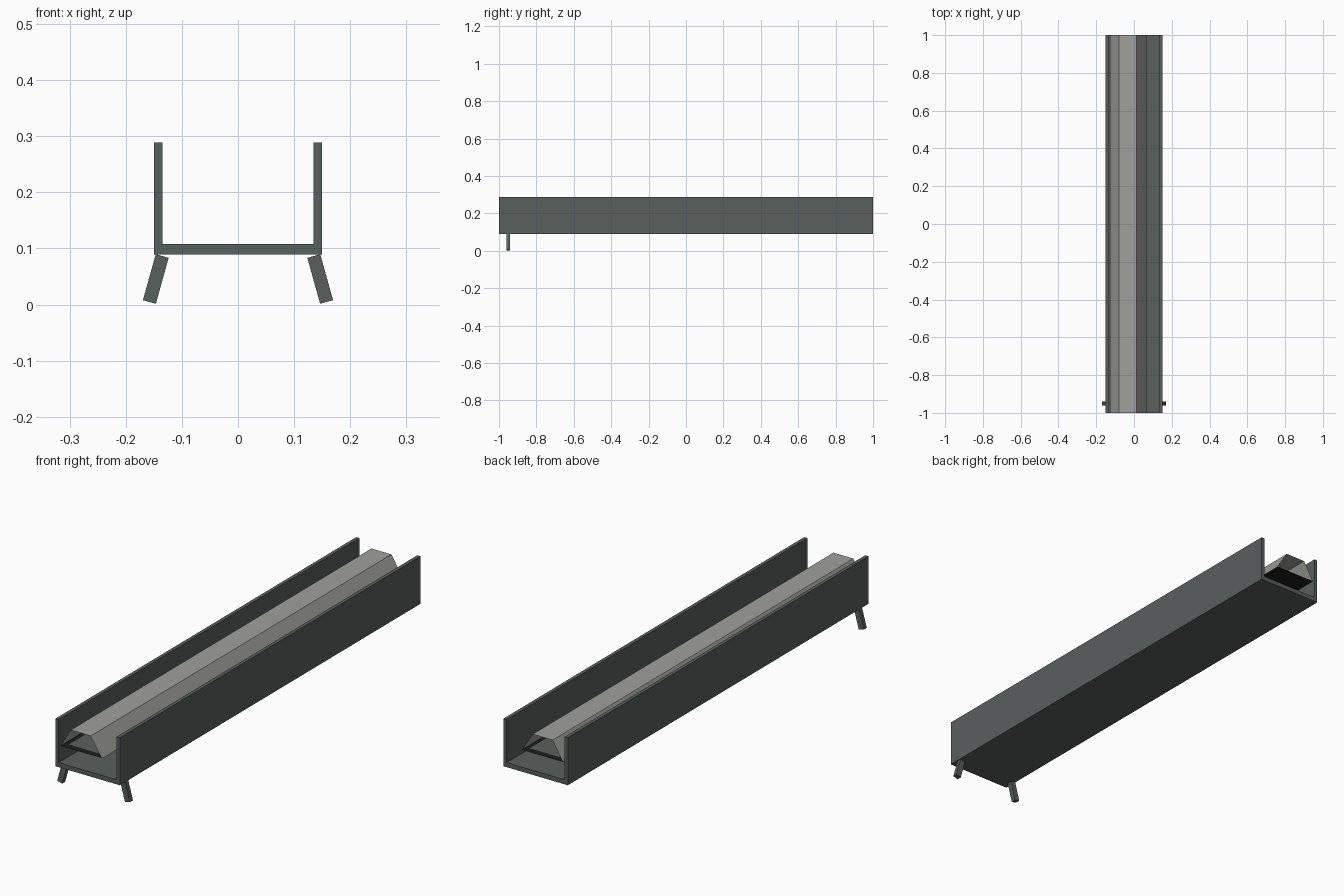
import bpy, bmesh, math
from mathutils import Matrix

if "Cube" in bpy.data.objects:
    bpy.data.objects.remove(bpy.data.objects["Cube"])


def material(name, color):
    m = bpy.data.materials.new(name)
    m.diffuse_color = (*color, 1)
    m.use_nodes = True
    m.node_tree.nodes["Principled BSDF"].inputs["Base Color"].default_value = m.diffuse_color
    return m


SLATE = material("slate metal", (0.095, 0.117, 0.111))
GREY = material("light grey", (0.35, 0.35, 0.33))
BLACK = material("black", (0.012, 0.012, 0.012))


def finish(name, bm, mat):
    me = bpy.data.meshes.new(name)
    bm.to_mesh(me)
    bm.free()
    me.materials.append(mat)
    ob = bpy.data.objects.new(name, me)
    bpy.context.collection.objects.link(ob)
    return ob


def box(name, center, size, mat, tilt=0):
    bm = bmesh.new()
    bmesh.ops.create_cube(bm, size=1, matrix=Matrix.Translation(center)
                          @ Matrix.Rotation(tilt, 4, 'Y')
                          @ Matrix.Diagonal((*size, 1)))
    return finish(name, bm, mat)


def sheet(name, profile, mat, y=1.0):
    """Open strip: an x-z profile swept along y."""
    bm = bmesh.new()
    front = [bm.verts.new((x, -y, z)) for x, z in profile]
    back = [bm.verts.new((x, y, z)) for x, z in profile]
    for i in range(len(profile) - 1):
        bm.faces.new((front[i], front[i + 1], back[i + 1], back[i]))
    return finish(name, bm, mat)


# Trough: floor and two side walls
box("trough_floor", (0, 0, 0.0985), (0.27, 2, 0.019), SLATE)
for side, label in ((-1, "left"), (1, "right")):
    box(label + "_wall", (side * 0.1425, 0, 0.189), (0.015, 2, 0.2), SLATE)
    # Splayed legs under the front end
    box(label + "_leg", (side * 0.1465, -0.95, 0.0455), (0.024, 0.02, 0.085),
        SLATE, tilt=-side * math.radians(15.5))

# Thin open-ended cover inside the trough
sheet("cover", [(-0.127, 0.18), (-0.079, 0.26), (0.014, 0.26), (0.066, 0.178)], GREY)

# Thin base under the cover, with a slate liner on top
sheet("cover_base", [(-0.125, 0.181), (0.064, 0.181)], BLACK)
sheet("base_liner", [(-0.105, 0.185), (0.045, 0.185)], SLATE, y=0.98)
